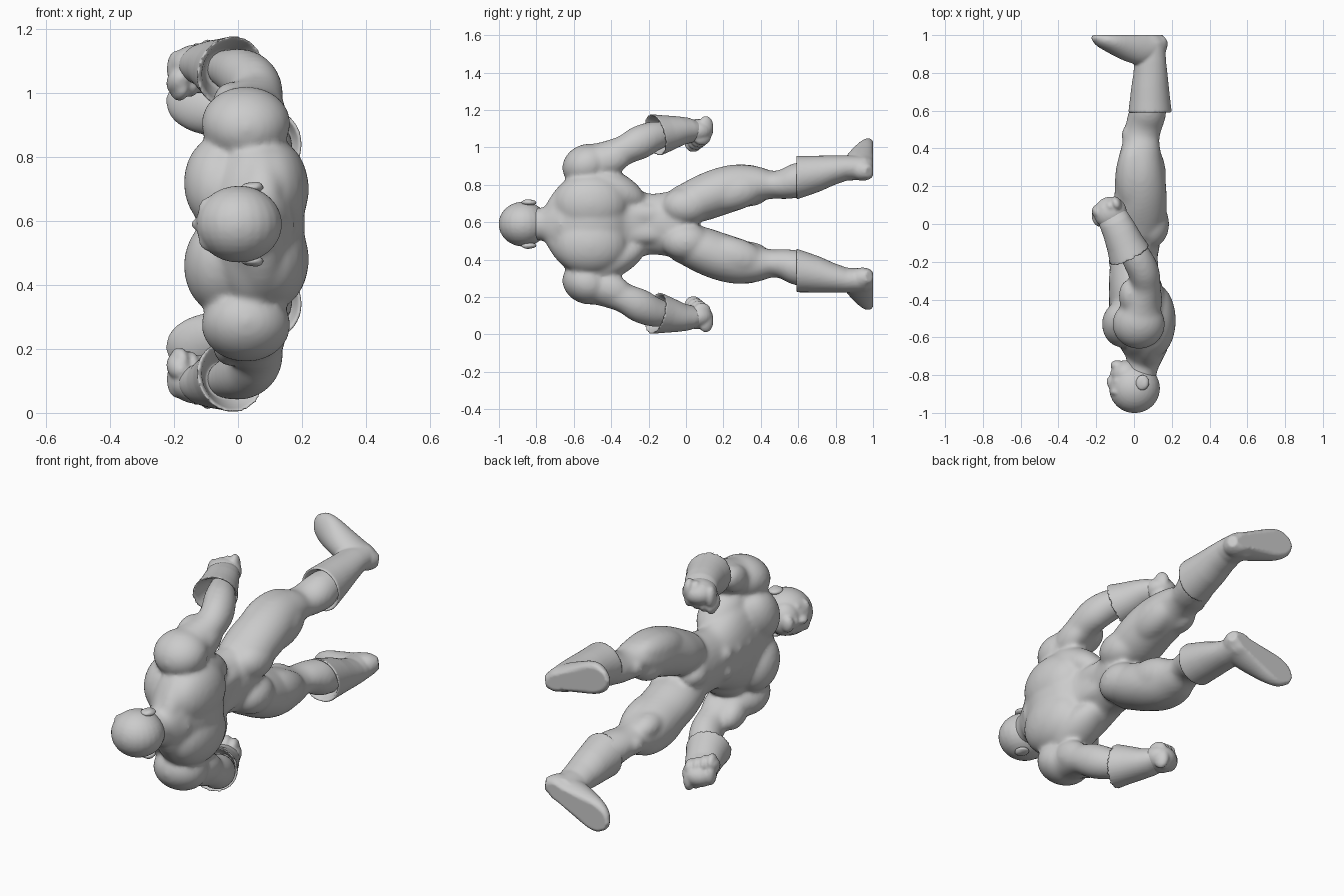
import bpy, bmesh, math
from mathutils import Vector

MID = 0.59  # body runs along y, width along z, chest faces -x


def spline(rows, n=4):
    """Catmull-Rom interpolation of section rows."""
    out = []
    for i in range(len(rows) - 1):
        p = [rows[max(i - 1, 0)], rows[i], rows[i + 1], rows[min(i + 2, len(rows) - 1)]]
        for k in range(n):
            t = k / n
            out.append([0.5 * (2 * b + (c - a) * t + (2 * a - 5 * b + 4 * c - d) * t * t
                               + (3 * b - a - 3 * c + d) * t ** 3) for a, b, c, d in zip(*p)])
    return out + [list(rows[-1])]


def frame(t, ref):
    t = Vector(t).normalized()
    u = Vector(ref)
    u = (u - t * u.dot(t)).normalized()
    return t, u, t.cross(u)


def tube(bm, rows, sides=(1, -1), ref=(1, 0, 0), axis=None, smooth=True, seg=28, floor=9):
    """Loft of ellipses; row = x, y, offset from middle, radius along ref, radius across."""
    rows = spline(rows) if smooth else rows
    for s in sides:
        rings = []
        for i, (x, y, h, a, b) in enumerate(rows):
            t = axis or Vector(rows[min(i + 1, len(rows) - 1)][:3]) - Vector(rows[max(i - 1, 0)][:3])
            _, u, v = frame(t, ref)
            ring = []
            for k in range(seg):
                g = 2 * math.pi * k / seg
                p = Vector((x, y, h)) + u * a * math.cos(g) + v * b * math.sin(g)
                ring.append(bm.verts.new((p.x, min(p.y, floor), MID + s * p.z)))
            rings.append(ring)
        for r, q in zip(rings, rings[1:]):
            for k in range(seg):
                j = (k + 1) % seg
                bm.faces.new((r[k], r[j], q[j], q[k]))
        bm.faces.new(rings[0])
        bm.faces.new(rings[-1])


def blob(bm, c, r, axis=(0, 1, 0), sides=(1, -1)):
    """Ellipsoid; r = radius towards x, along axis, across."""
    t, u, v = frame(axis, (1, 0, 0))
    for s in sides:
        for w in bmesh.ops.create_uvsphere(bm, u_segments=24, v_segments=16, radius=1)["verts"]:
            p = Vector(c) + u * w.co.x * r[0] + t * w.co.y * r[1] + v * w.co.z * r[2]
            w.co = (p.x, p.y, MID + s * p.z)


def finish(bm, name, voxel=0.01, smooth=4):
    bmesh.ops.recalc_face_normals(bm, faces=bm.faces)
    me = bpy.data.meshes.new(name)
    bm.to_mesh(me)
    bm.free()
    for p in me.polygons:
        p.use_smooth = True
    ob = bpy.data.objects.new(name, me)
    bpy.context.collection.objects.link(ob)
    m = ob.modifiers.new("merge", 'REMESH')
    m.mode, m.voxel_size, m.use_smooth_shade = 'VOXEL', voxel, True
    if smooth:
        m = ob.modifiers.new("soften", 'SMOOTH')
        m.factor, m.iterations = 0.5, smooth
    return ob


# Torso, arms and legs
bm = bmesh.new()
one = (1,)
tube(bm, [(.06, -.76, 0, .07, .09), (.06, -.70, 0, .1, .16), (.055, -.64, 0, .13, .24),
          (.045, -.55, 0, .165, .285), (.03, -.45, 0, .168, .285), (.005, -.35, 0, .14, .24),
          (-.003, -.25, 0, .128, .185), (0, -.19, 0, .122, .163), (.012, -.1, 0, .125, .172),
          (.025, -.02, 0, .12, .18), (.025, .05, 0, .08, .1)], one)
tube(bm, [(.03, -.84, 0, .08, .085), (.045, -.75, 0, .085, .092), (.06, -.65, 0, .12, .13)], one)
tube(bm, [(.02, -.6, .24, .09, .06), (.025, -.53, .31, .13, .1), (.04, -.42, .355, .1, .09),
          (.06, -.33, .395, .082, .08), (.05, -.25, .435, .083, .09), (.01, -.17, .47, .08, .08),
          (-.05, -.06, .49, .06, .055)])
tube(bm, [(.02, -.06, .1, .11, .09), (.03, .05, .125, .14, .118), (.035, .17, .17, .138, .126),
          (.03, .28, .2, .128, .121), (.035, .38, .212, .108, .098), (.04, .46, .21, .095, .075),
          (.055, .53, .215, .097, .082), (.075, .6, .235, .097, .093), (.085, .7, .26, .08, .08)])
# Muscles: chest, trapezius, lats, shoulder blades, deltoids, biceps, triceps
blob(bm, (-.06, -.53, .13), (.11, .12, .15), (0, 1, -.4))
blob(bm, (.075, -.67, .12), (.065, .16, .06), (0, 1, 1.5))
blob(bm, (.05, -.40, .2), (.11, .2, .09), (0, 1, -.5))
blob(bm, (.1, -.51, .11), (.122, .2, .16))
blob(bm, (.025, -.53, .315), (.14, .135, .112), (0, 1, .4))
blob(bm, (-.02, -.39, .37), (.06, .1, .07), (-.1, 1, .4))
blob(bm, (.085, -.4, .345), (.065, .12, .08), (0, 1, .45))
# Muscles: buttocks, outer thigh, inner thigh, back of thigh, kneecap, groin
blob(bm, (.085, .0, .095), (.102, .13, .1))
blob(bm, (-.005, .24, .225), (.09, .2, .088), (0, 1, .2))
blob(bm, (-.01, .35, .155), (.07, .1, .06), (0, 1, .2))
blob(bm, (.08, .25, .17), (.09, .18, .1), (0, 1, .25))
blob(bm, (-.025, .47, .21), (.042, .055, .048))
blob(bm, (-.05, .0, 0), (.065, .08, .06), sides=one)
# Muscles: abdomen and spine ridges
for y in (-.37, -.29, -.2):
    blob(bm, (-.085, y, .045), (.05, .055, .05))
blob(bm, (.08, -.25, .05), (.05, .2, .06))
finish(bm, "body", 0.011, 14)

# Head with jaw, chin, lips, nose, brow and cheeks
bm = bmesh.new()
blob(bm, (.003, -.87, 0), (.135, .132, .12), sides=one)
blob(bm, (-.04, -.8, 0), (.08, .08, .09), sides=one)
blob(bm, (-.09, -.75, 0), (.035, .03, .045), sides=one)
blob(bm, (-.1, -.79, 0), (.028, .018, .035), sides=one)
blob(bm, (-.12, -.835, 0), (.026, .035, .02), sides=one)
blob(bm, (-.093, -.89, .04), (.032, .02, .045))
blob(bm, (-.075, -.835, .055), (.035, .025, .03))
finish(bm, "head", 0.008, 5)

# Ears
bm = bmesh.new()
blob(bm, (.045, -.84, .115), (.036, .042, .016), (.15, 1, 0))
blob(bm, (.055, -.845, .12), (.022, .03, .013))
finish(bm, "ears", 0.006, 2)

# Glove cuffs with an open, flared rim
bm = bmesh.new()
tube(bm, [(-.05, -.08, .487, .06, .06), (-.022, -.158, .478, .101, .103),
          (-.022, -.168, .476, .115, .115), (-.05, -.1, .487, .1, .097),
          (-.08, -.03, .5, .09, .078), (-.105, .02, .503, .084, .068), (-.125, .06, .5, .075, .055)],
     axis=(-.13, .27, .07), smooth=False, seg=36)
finish(bm, "gloves", 0.007, 2)

# Clenched hands with four fingers and a thumb
bm = bmesh.new()
blob(bm, (-.125, .06, .497), (.088, .085, .065), (-.4, 1, 0))
for i in range(4):
    d = (i - 1.5) * .036
    c = Vector((-.143 + d * .9, .083 + d * .43, .485 + .012 * i))
    blob(bm, c, (.029, .042, .058), (-.4, 1, 0))
    blob(bm, c + Vector((.008, -.02, -.055)), (.028, .05, .045), (-.4, 1, 0))
blob(bm, (-.185, .035, .445), (.038, .055, .04), (-.3, 1, -.6))
finish(bm, "fists", 0.007, 5)

# Boots: flared shaft and flat-soled foot turned outwards
bm = bmesh.new()
tube(bm, [(.085, .64, .255, .08, .08), (.085, .592, .248, .104, .106), (.085, .585, .247, .116, .118),
          (.085, .65, .258, .108, .107), (.085, .72, .271, .1, .095), (.087, .79, .287, .091, .079),
          (.086, .86, .3, .084, .067), (.084, .96, .3, .08, .064)],
     axis=(0, 1, 0), smooth=False, seg=36)
tube(bm, [(.165, .98, .28, .025, .03), (.125, .955, .288, .07, .058), (.06, .93, .312, .09, .068),
          (-.03, .943, .342, .082, .078), (-.12, .965, .372, .06, .085), (-.18, .98, .394, .04, .068),
          (-.215, .99, .41, .014, .025)], ref=(0, 1, 0), floor=1.0)
finish(bm, "boots", 0.008, 3)
